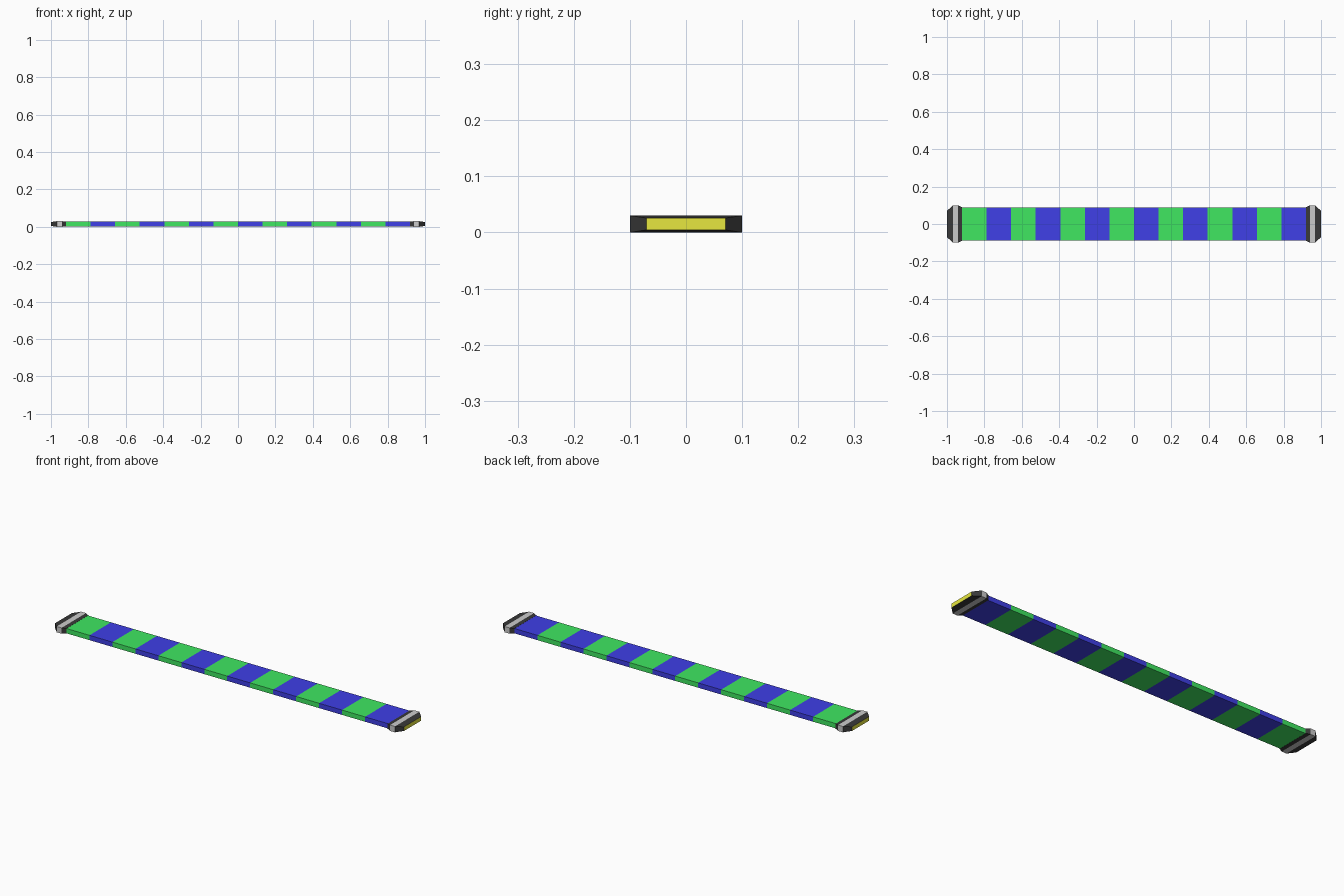
import bpy, bmesh

if "Cube" in bpy.data.objects:
    bpy.data.objects.remove(bpy.data.objects["Cube"])


def mat(name, r, g, b):
    m = bpy.data.materials.new(name)
    m.diffuse_color = (r, g, b, 1)
    m.use_nodes = True
    m.node_tree.nodes["Principled BSDF"].inputs["Base Color"].default_value = m.diffuse_color
    return m


GREEN = mat("green", 0.05, 0.8, 0.12)
BLUE = mat("blue", 0.05, 0.05, 0.8)
BLACK = mat("black", 0.04, 0.04, 0.04)
GREY = mat("grey", 0.65, 0.65, 0.65)
YELLOW = mat("yellow", 0.8, 0.8, 0.05)


def loft(name, sections, mats, pattern, end=None):
    """Join rectangular sections (x, half width, half height) along x.
    pattern gives the material of each band, end that of the last face."""
    bm = bmesh.new()
    rings = [[bm.verts.new((x, sy * w, 0.015 + sz * h))
              for sy, sz in ((-1, -1), (1, -1), (1, 1), (-1, 1))]
             for x, w, h in sections]
    for a, b, index in zip(rings, rings[1:], pattern):
        for i in range(4):
            j = (i + 1) % 4
            bm.faces.new((a[i], a[j], b[j], b[i])).material_index = index
    if end is not None:
        bm.faces.new(rings[-1]).material_index = end
        bm.faces.new(rings[0][::-1]).material_index = pattern[0]
    bmesh.ops.recalc_face_normals(bm, faces=bm.faces)
    if end is None and bm.faces[:][0].normal.z > 0:
        bmesh.ops.reverse_faces(bm, faces=bm.faces)
    me = bpy.data.meshes.new(name)
    bm.to_mesh(me)
    bm.free()
    for m in mats:
        me.materials.append(m)
    ob = bpy.data.objects.new(name, me)
    bpy.context.collection.objects.link(ob)
    return ob


# Striped flat bar: fourteen alternating bands
N, L = 14, 0.92
bar = [(-L + 2 * L * i / N, 0.088, 0.0125) for i in range(N + 1)]
bar_faces = [i % 2 for i in range(N)]
loft("striped_bar", bar, [GREEN, BLUE], bar_faces)

# Bevelled end caps with a grey band and a yellow end face
for name, s in (("left_cap", -1), ("right_cap", 1)):
    cap = [(s * x, w, h) for x, w, h in (
        (0.92, 0.09, 0.013), (0.94, 0.1, 0.015),
        (0.968, 0.1, 0.015), (1.0, 0.07, 0.0105))]
    loft(name, cap, [BLACK, GREY, YELLOW], [0, 1, 0], end=2)
